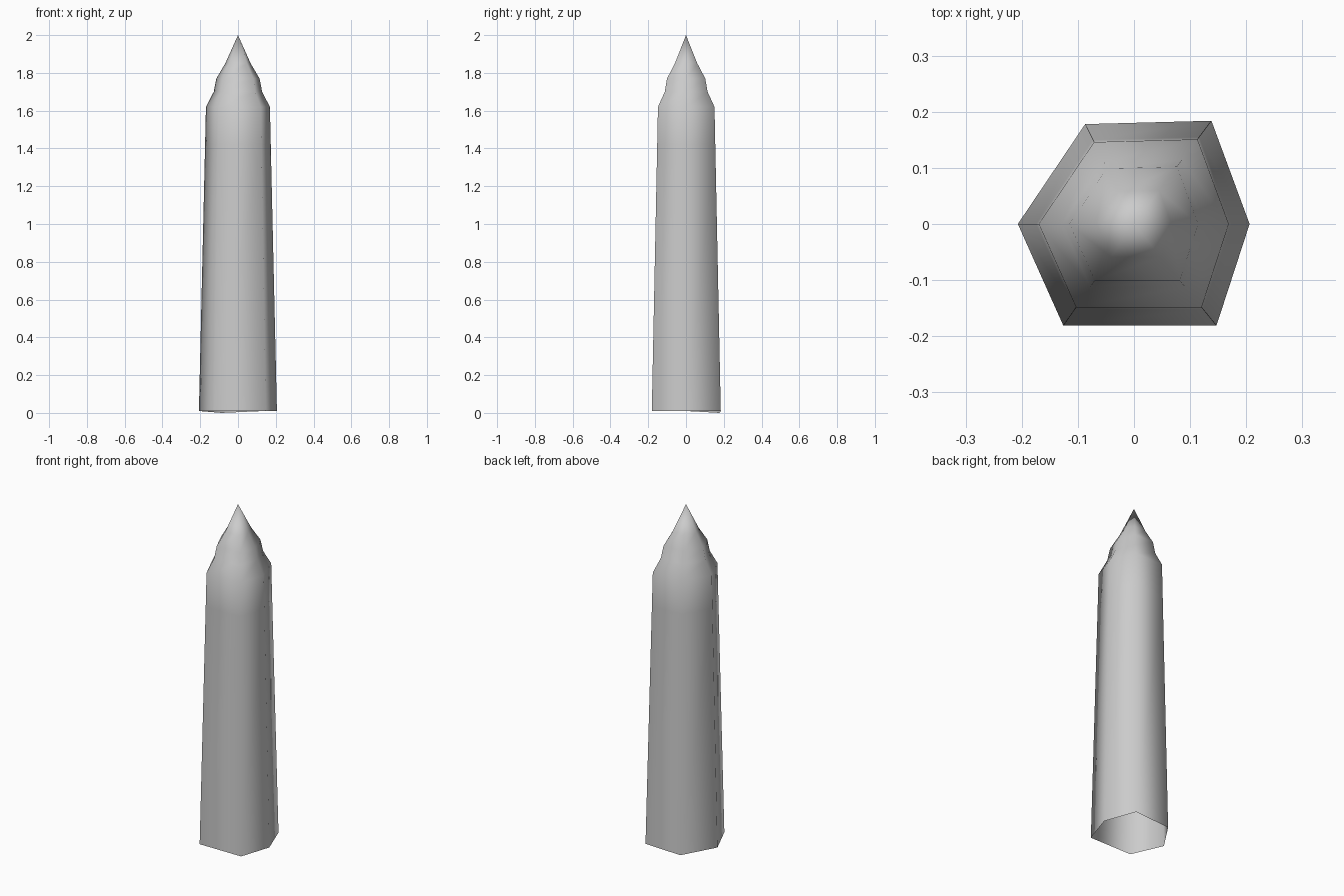
import bpy, bmesh

if "Cube" in bpy.data.objects:
    bpy.data.objects.remove(bpy.data.objects["Cube"])

# Irregular six-sided outline of the crystal at its foot
FOOT = [(-0.207, 0), (-0.126, -0.181), (0.147, -0.181),
        (0.206, 0), (0.138, 0.184), (-0.087, 0.178)]
# Height and scale of each ring: tapering shaft, shoulder, stepped point
RINGS = [(0.01, 1.0), (1.42, 0.842), (1.62, 0.82), (1.70, 0.62),
         (1.77, 0.555), (1.85, 0.325)]

stone = bpy.data.materials.new("grey stone")
stone.diffuse_color = (0.6, 0.6, 0.6, 1)
stone.use_nodes = True
stone.node_tree.nodes["Principled BSDF"].inputs["Base Color"].default_value = stone.diffuse_color

bm = bmesh.new()
rings = [[bm.verts.new((x * s, y * s, z)) for x, y in FOOT] for z, s in RINGS]
rings[0][5].co.z = 0  # one foot corner sits slightly lower
tip = bm.verts.new((0, 0, 2))

# Shaft and shoulder walls, open underneath
for low, high in zip(rings, rings[1:]):
    for i in range(6):
        j = (i + 1) % 6
        bm.faces.new((low[i], low[j], high[j], high[i]))
# Pointed tip
for i in range(6):
    bm.faces.new((rings[-1][i], rings[-1][(i + 1) % 6], tip))
for f in bm.faces:
    f.smooth = True

mesh = bpy.data.meshes.new("crystal_point")
bm.to_mesh(mesh)
bm.free()
mesh.materials.append(stone)
crystal = bpy.data.objects.new("crystal_point", mesh)
bpy.context.collection.objects.link(crystal)
